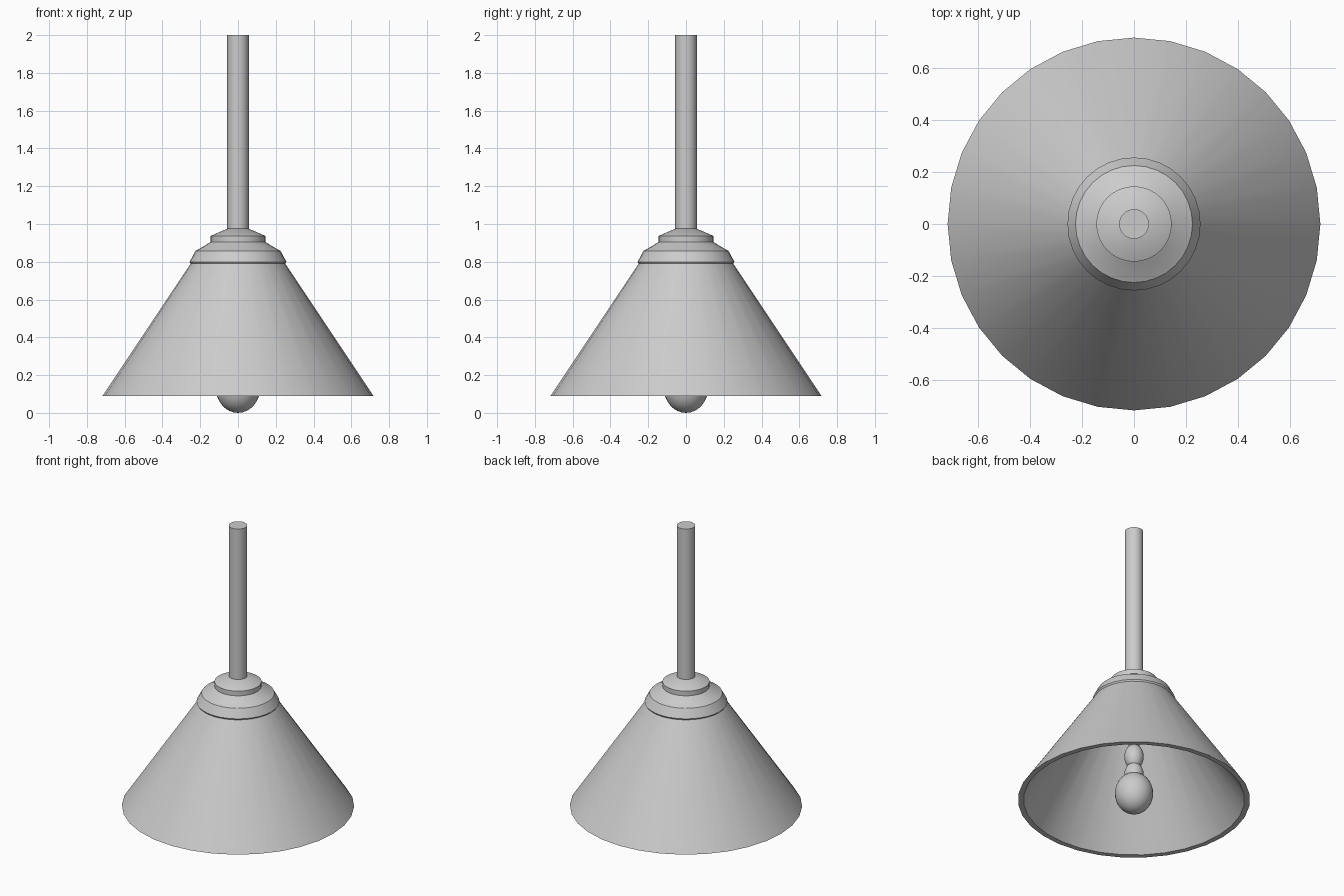
import bpy, bmesh, math

if "Cube" in bpy.data.objects:
    bpy.data.objects.remove(bpy.data.objects["Cube"])


def lathe(name, profile, segments=32, closed=False, angle=30):
    """Revolve (radius, z) points about the z axis; radius 0 makes a pole."""
    bm = bmesh.new()
    rings = []
    for r, z in profile:
        if r < 1e-5:
            rings.append([bm.verts.new((0, 0, z))] * segments)
        else:
            rings.append([bm.verts.new((r * math.cos(2 * math.pi * i / segments),
                                        r * math.sin(2 * math.pi * i / segments), z))
                          for i in range(segments)])
    pairs = list(zip(rings, rings[1:]))
    if closed:
        pairs.append((rings[-1], rings[0]))
    for a, b in pairs:
        for i in range(segments):
            j = (i + 1) % segments
            quad = [a[i], a[j], b[j], b[i]]
            bm.faces.new(list(dict.fromkeys(quad)))
    bmesh.ops.recalc_face_normals(bm, faces=bm.faces)
    mesh = bpy.data.meshes.new(name)
    bm.to_mesh(mesh)
    bm.free()
    obj = bpy.data.objects.new(name, mesh)
    bpy.context.collection.objects.link(obj)
    bpy.ops.object.select_all(action='DESELECT')
    obj.select_set(True)
    bpy.context.view_layer.objects.active = obj
    bpy.ops.object.shade_smooth_by_angle(angle=math.radians(angle))
    return obj


# Hanging rod
lathe("hanging_rod", [(0, 0.94), (0.057, 0.94), (0.057, 2.0), (0, 2.0)])

# Stepped cap that holds the shade
lathe("shade_cap", [(0, 0.79), (0.25, 0.79), (0.256, 0.80), (0.225, 0.858),
                    (0.205, 0.868), (0.145, 0.905), (0.145, 0.937),
                    (0.057, 0.975), (0, 0.975)])

# Conical shade with a wall thickness
lathe("shade", [(0.717, 0.09), (0.247, 0.795), (0.215, 0.795), (0.683, 0.09)],
      closed=True)

# Bulb: slightly elongated globe
globe = [(0.118 * math.sin(math.pi * i / 16), 0.135 - 0.135 * math.cos(math.pi * i / 16))
         for i in range(17)]
lathe("bulb", globe)

# Collar above the bulb
lathe("bulb_collar", [(0, 0.25), (0.057, 0.25), (0.06, 0.285), (0.045, 0.325),
                      (0, 0.325)])

# Rounded socket and the stem up to the cap
bulge = [(0.06 * math.sin(math.pi * i / 12), 0.395 - 0.085 * math.cos(math.pi * i / 12))
         for i in range(13)]
lathe("socket", bulge)
lathe("inner_stem", [(0, 0.44), (0.035, 0.44), (0.035, 0.80), (0, 0.80)])
